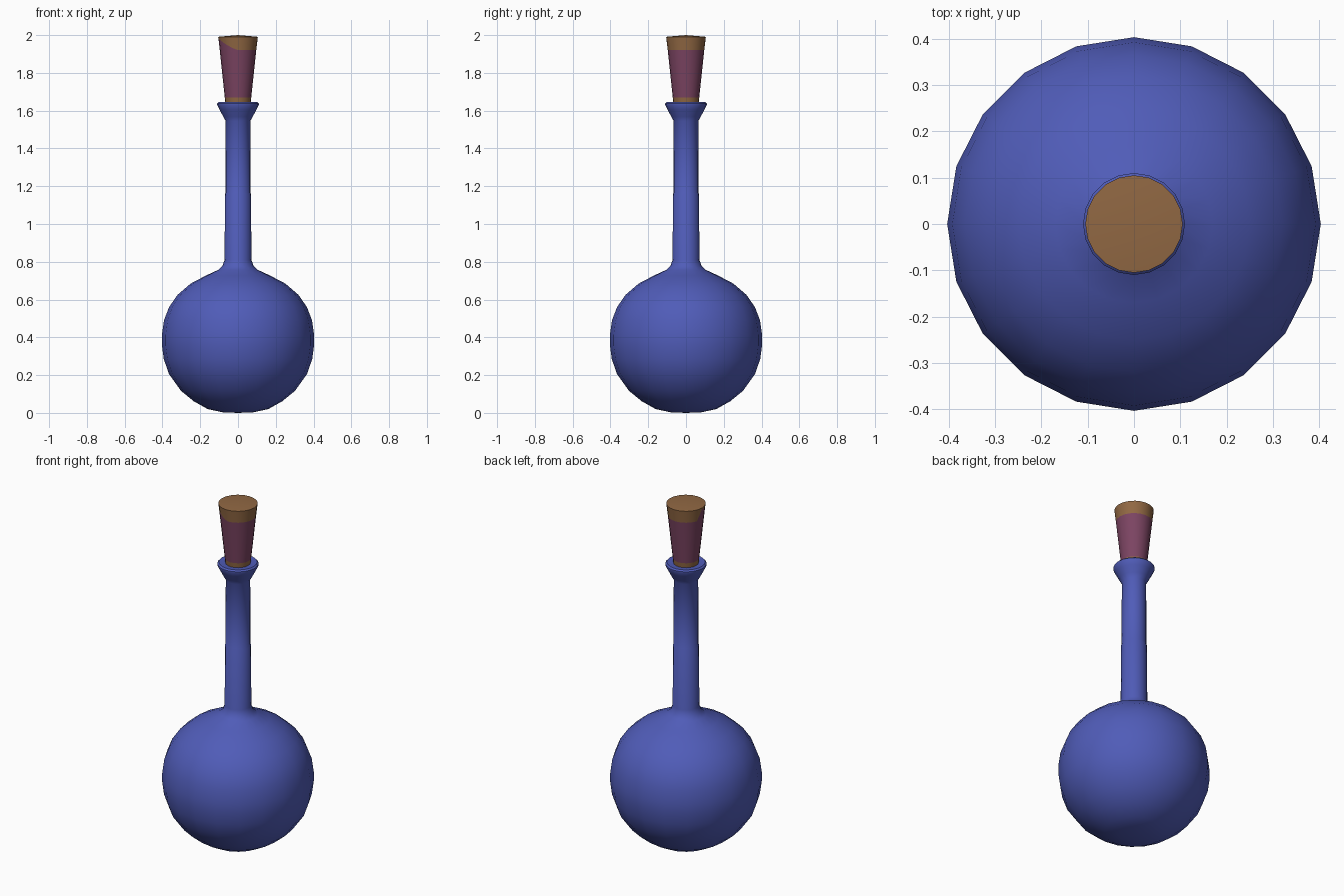
import bpy, bmesh, math

if "Cube" in bpy.data.objects:
    bpy.data.objects.remove(bpy.data.objects["Cube"])


def material(name, rgb):
    m = bpy.data.materials.new(name)
    m.diffuse_color = (*rgb, 1)
    m.use_nodes = True
    m.node_tree.nodes["Principled BSDF"].inputs["Base Color"].default_value = m.diffuse_color
    return m


blue = material("blue glass", (0.080, 0.107, 0.48))
tan = material("tan cork", (0.283, 0.138, 0.056))
plum = material("plum wrap", (0.20, 0.058, 0.122))


def lathe(name, profile, sides, mats, band_mats=None, top_centre=None, bottom_centre=None):
    """Spin (radius, height) pairs; height may be a function of the angle."""
    bm = bmesh.new()
    rings = []
    for r, z in profile:
        ring = []
        for i in range(sides):
            a = 2 * math.pi * i / sides
            rr, h = (r(a), z(a)) if callable(z) else (r, z)
            ring.append(bm.verts.new((rr * math.cos(a), rr * math.sin(a), h)))
        rings.append(ring)
    for k in range(len(rings) - 1):
        lo, hi = rings[k], rings[k + 1]
        for i in range(sides):
            j = (i + 1) % sides
            f = bm.faces.new((lo[i], lo[j], hi[j], hi[i]))
            f.material_index = band_mats[k] if band_mats else 0
    for ring, z, flip in ((rings[0], bottom_centre, True), (rings[-1], top_centre, False)):
        if z is None:
            continue
        c = bm.verts.new((0, 0, z))
        for i in range(sides):
            tri = (ring[i], ring[(i + 1) % sides], c)
            bm.faces.new(tri[::-1] if flip else tri)
    me = bpy.data.meshes.new(name)
    bm.to_mesh(me)
    bm.free()
    for m in mats:
        me.materials.append(m)
    ob = bpy.data.objects.new(name, me)
    bpy.context.collection.objects.link(ob)
    bpy.ops.object.select_all(action='DESELECT')
    ob.select_set(True)
    bpy.context.view_layer.objects.active = ob
    bpy.ops.object.shade_smooth_by_angle(angle=math.radians(40))
    return ob


# Round flask body with its long neck and flared lip
lathe("flask", [
    (0.08, 0.003), (0.16, 0.02), (0.235, 0.062), (0.302, 0.117), (0.365, 0.205),
    (0.393, 0.285), (0.403, 0.36), (0.403, 0.41), (0.392, 0.49), (0.365, 0.56),
    (0.32, 0.625), (0.25, 0.685), (0.17, 0.727), (0.105, 0.757), (0.083, 0.777),
    (0.071, 0.81), (0.069, 1.16), (0.066, 1.165), (0.065, 1.545), (0.078, 1.568),
    (0.097, 1.605), (0.11, 1.63), (0.11, 1.638), (0.102, 1.646), (0.06, 1.642),
], 20, [blue], bottom_centre=0.0)


# Tapered stopper, wrapped in plum with a slanting upper edge at the front left
def taper(z):
    return 0.068 + (z - 1.65) * 0.106


def wrap_edge(a):
    deg = math.degrees(a)
    if 175 < deg < 275:
        return 1.92 + 0.03 * (1 - math.cos(a))* max(0.0, -math.cos(a))
    return 1.92


lathe("stopper", [
    (taper(1.635), 1.635), (taper(1.67), 1.67),
    (lambda a: taper(wrap_edge(a)), wrap_edge), (0.105, 1.991),
], 20, [tan, plum], band_mats=[0, 1, 0], top_centre=2.0, bottom_centre=1.635)
